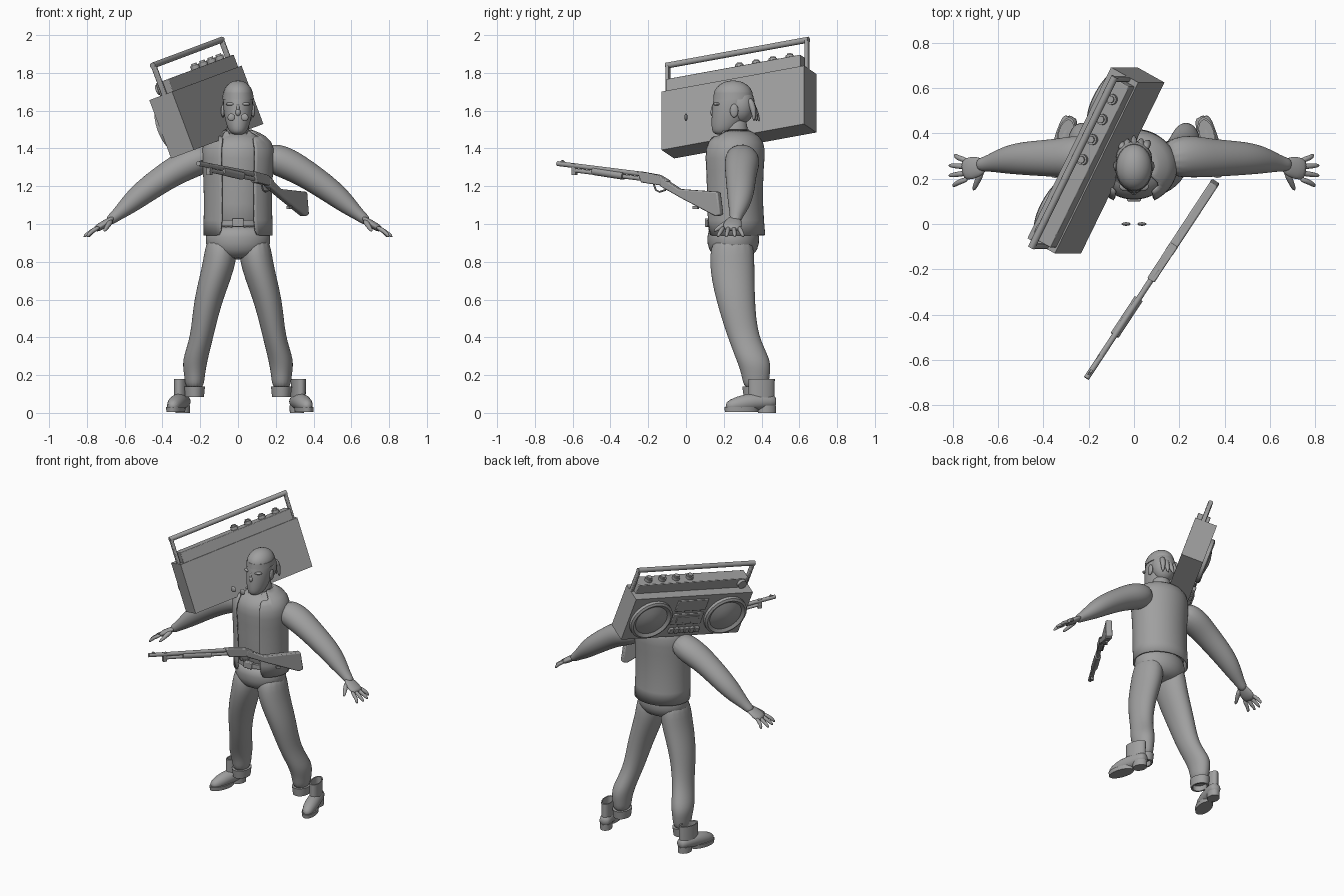
import bpy, bmesh, math
from mathutils import Vector, Matrix

if "Cube" in bpy.data.objects:
    bpy.data.objects.remove(bpy.data.objects["Cube"])

shade = (.35, .35, .35, 1)
grey = bpy.data.materials.new("mid_grey")
grey.use_nodes = True
grey.diffuse_color = shade
grey.node_tree.nodes["Principled BSDF"].inputs["Base Color"].default_value = shade

IDENTITY = Matrix.Identity(4)
X, Y, Z = Vector((1, 0, 0)), Vector((0, 1, 0)), Vector((0, 0, 1))


def finish(name, bm, place=IDENTITY, mirror=False, smooth=0, bevel=0, thickness=0):
    """Turn a bmesh into a shaded object with its modifiers."""
    bm.transform(place)
    bmesh.ops.recalc_face_normals(bm, faces=bm.faces)
    mesh = bpy.data.meshes.new(name)
    bm.to_mesh(mesh)
    bm.free()
    mesh.materials.append(grey)
    part = bpy.data.objects.new(name, mesh)
    bpy.context.scene.collection.objects.link(part)
    if bevel:
        edge = part.modifiers.new("rounded_edges", 'BEVEL')
        edge.width, edge.segments = bevel, 2
    if smooth:
        divide = part.modifiers.new("subdivide", 'SUBSURF')
        divide.levels = divide.render_levels = smooth
    if thickness:
        part.modifiers.new("cloth_thickness", 'SOLIDIFY').thickness = thickness
    if mirror:
        part.modifiers.new("mirror", 'MIRROR')
    bpy.ops.object.select_all(action='DESELECT')
    part.select_set(True)
    bpy.context.view_layer.objects.active = part
    bpy.ops.object.shade_smooth_by_angle(angle=math.pi if smooth else math.radians(40))


def sweep(name, rows, ratio=1, sides=16, across=None, caps=True, cut=None, **options):
    """Rings (x, y, z, radius): level, or square to the path if across is set."""
    bm = bmesh.new()
    rings = []
    centres = [Vector(row[:3]) for row in rows]
    for i, centre in enumerate(centres):
        a, b = X, Y
        if across:
            along = (centres[min(i + 1, len(rows) - 1)] - centres[max(i - 1, 0)]).normalized()
            a = (across - along * along.dot(across)).normalized()
            b = along.cross(a)
        radius = rows[i][3]
        turns = [math.tau * (k + .5) / sides for k in range(sides)]
        rings.append([bm.verts.new(centre + radius * (a * math.cos(t) + b * ratio * math.sin(t))) for t in turns])
    for low, high in zip(rings, rings[1:]):
        for k in range(sides):
            bm.faces.new((low[k], low[k - 1], high[k - 1], high[k]))
    if caps:
        bm.faces.new(rings[0])
        bm.faces.new(rings[-1])
    if cut:
        gone = [f for f in bm.faces if cut(f.calc_center_median())]
        bmesh.ops.delete(bm, geom=gone, context='FACES')
    finish(name, bm, **options)


def ball(name, centre, radii, **options):
    bm = bmesh.new()
    bmesh.ops.create_uvsphere(bm, u_segments=20, v_segments=12, radius=1)
    bm.transform(Matrix.Translation(centre) @ Matrix.Diagonal((*radii, 1)))
    finish(name, bm, **options)


def box(name, low, high, **options):
    bm = bmesh.new()
    bmesh.ops.create_cube(bm, size=1)
    for v in bm.verts:
        v.co = [a + (b - a) * (c + .5) for a, b, c in zip(low, high, v.co)]
    finish(name, bm, **options)


def slab(name, outline, normal, half, **options):
    bm = bmesh.new()
    offset = normal.normalized() * half
    front, back = [[bm.verts.new(Vector(p) + d) for p in outline] for d in (offset, -offset)]
    bm.faces.new(front)
    bm.faces.new(back)
    for k in range(len(outline)):
        bm.faces.new((front[k - 1], front[k], back[k], back[k - 1]))
    finish(name, bm, **options)


# Open vest over a shirt
torso = [(0, .26, .94, .175), (0, .25, 1.1, .17), (0, .25, 1.3, .175), (0, .25, 1.4, .19),
         (0, .26, 1.46, .15), (0, .26, 1.49, .07)]
sweep("vest", torso, ratio=.86, sides=32, caps=False, smooth=1, thickness=-.01,
      cut=lambda c: abs(c.x) < .085 and c.y < .25)
sweep("shirt", [(x, y, z, r - .015) for x, y, z, r in torso], ratio=.86, sides=32, smooth=1)
slab("collar", [(.03, .16, 1.43), (.09, .14, 1.39), (.12, .19, 1.42), (.08, .25, 1.49), (.05, .2, 1.49)],
     Vector((.3, -.8, .5)), .006, mirror=True)
sweep("collar_back", [(0, .26, 1.45, .1), (0, .26, 1.5, .07)], sides=24, caps=False, thickness=.01,
      cut=lambda c: c.y < .22)
sweep("belt", [(0, .25, .99, .165), (0, .25, 1.02, .165)], ratio=.86, sides=32)
box("buckle", (-.03, .1, .985), (.03, .13, 1.03), bevel=.005)

# Trousers
sweep("trouser_hips", [(0, .25, .81, .1), (0, .25, .86, .17), (0, .25, .93, .175), (0, .25, 1, .165)],
      ratio=.8, sides=24, smooth=1)
sweep("trouser_leg", [(.09, .25, .95, .08), (.09, .24, .8, .093), (.16, .26, .6, .078), (.19, .3, .4, .06),
                      (.23, .36, .28, .07), (.23, .37, .2, .055), (.23, .37, .12, .05)],
      ratio=1.35, smooth=2, mirror=True)
sweep("trouser_cuff", [(.23, .37, .14, .056), (.23, .37, .085, .05), (.23, .37, .085, .04), (.23, .37, .12, .04)],
      ratio=1.3, sides=24, mirror=True)

# Boots, standing apart from the legs
for side, x, turn in (("left", .32, .27), ("right", -.3, -.27)):
    stand = Matrix.Translation((x, .4, 0)) @ Matrix.Rotation(turn, 4, 'Z')
    sweep(side + "_boot_foot", [(0, .08, .06, .03), (0, .05, .06, .04), (0, -.05, .06, .047),
                                (0, -.13, .045, .045), (0, -.2, .03, .025)], across=X, smooth=1, place=stand)
    sweep(side + "_boot_shaft", [(0, 0, .06, .035), (0, 0, .18, .036), (0, 0, .18, .03), (0, 0, .1, .03)],
          ratio=2, sides=24, place=stand)
    sweep(side + "_boot_sole", [(0, -.11, .004, .045), (0, -.11, .03, .047)], ratio=2, sides=24, place=stand)
    sweep(side + "_boot_heel", [(0, .03, 0, .037), (0, .03, .04, .038)], ratio=1.3, sides=24, place=stand)

# Bare arms and hands
sweep("arm", [(.13, .29, 1.37, .08), (.24, .3, 1.33, .098), (.34, .29, 1.28, .085), (.5, .29, 1.17, .075),
              (.58, .28, 1.1, .058), (.65, .265, 1.04, .033), (.69, .26, 1.01, .03)],
      ratio=.9, across=Y, smooth=2, mirror=True)
sweep("palm", [(.65, .26, 1.04, .035), (.72, .245, .99, .055), (.76, .24, .97, .045)],
      ratio=.4, across=Y, smooth=1, mirror=True)
for i in range(4):
    root, tip = .2 + i * .026, .165 + i * .047
    reach = (.8, .82, .82, .79)[i]
    sweep("finger", [(.73, root, .985, .014), (.78, (root + tip) / 2, .96, .013), (reach, tip, .93, .009)],
          sides=8, across=Y, smooth=1, mirror=True)
sweep("thumb", [(.67, .235, 1.02, .018), (.69, .19, .99, .015), (.71, .145, .96, .009)],
      sides=8, across=X, smooth=1, mirror=True)

# Head
sweep("neck", [(0, .27, 1.43, .07), (0, .26, 1.5, .058), (0, .26, 1.58, .058)], ratio=1.1, smooth=1)
sweep("head", [(0, .19, 1.47, .035), (0, .21, 1.51, .06), (0, .24, 1.6, .08), (0, .25, 1.7, .08), (0, .25, 1.75, .04)],
      ratio=1.3, sides=20, smooth=2)
ball("nose", (0, .145, 1.59), (.015, .017, .02))
ball("nose_bridge", (0, .15, 1.61), (.01, .015, .03))
ball("brow", (.035, .165, 1.635), (.03, .02, .01), mirror=True)
ball("moustache", (0, .16, 1.555), (.035, .016, .01))
ball("lower_lip", (0, .16, 1.53), (.02, .012, .007))
ball("ear", (.08, .255, 1.6), (.01, .022, .036), mirror=True)
sweep("headband", [(0, .25, 1.66, .083), (0, .25, 1.695, .08)], ratio=1.28, sides=32)
ball("hair_top", (0, .25, 1.68), (.08, .104, .08))
ball("hair_back", (0, .29, 1.63), (.08, .075, .1))
for i in range(-2, 3):
    x = i * .03
    sweep("hair_lock", [(x * .8, .33, 1.67, .02), (x, .36, 1.61, .02), (x * 1.1, .39 - abs(x) / 2, 1.54, .005)],
          sides=8, across=X, smooth=1)
# Two loose lenses floating before the face
ball("loose_lens", (.035, 0, 1.565), (.02, .008, .02), mirror=True)

# Portable stereo: local axes are length, depth and height
axes = Matrix(((.433, .887, .162), (.83, -.462, .31), (-.35, 0, .936))).transposed().to_4x4()
stereo = Matrix.Translation((-.354, -.063, 1.347)) @ axes
length, depth, height = .85, .145, .33
box("stereo_body", (0, 0, 0), (length, depth, height), place=stereo)
box("stereo_top_strip", (.025, .055, .3), (length - .025, depth - .007, .4), place=stereo, bevel=.004)
for u in (0, length - .02):
    box("handle_post", (u, .077, .3), (u + .02, .105, .5), place=stereo, bevel=.005)
sweep("handle_bar", [(0, .09, .495, .016), (length, .09, .495, .016)], across=Y, place=stereo)
for i in range(4):
    u = .44 + i * .1
    sweep("top_knob", [(u, .095, .39, .024), (u, .095, .42, .024), (u, .095, .42, .016), (u, .095, .43, .016)],
          place=stereo)


def dial(name, u, w, v, profile):
    """Round part turned about an axis that faces out of the speaker side."""
    place = stereo @ Matrix.Translation((u, w, v)) @ Matrix.Rotation(math.pi / 2, 4, 'X')
    sweep(name, [(0, 0, out, radius) for out, radius in profile], sides=32, place=place)


for u in (.15, .69):
    dial("speaker", u, 0, .16, ((-.01, .145), (.02, .145), (.028, .13), (.015, .11), (.03, .07), (.04, .02)))
dial("tuning_knob", .07, .055, .365, ((-.01, .03), (.02, .03)))
for name, v in (("tape_deck", .1), ("tuning_panel", .21)):
    box(name, (.31, -.008, v), (.53, .01, v + .09), place=stereo, bevel=.004)
box("tape_window", (.34, -.014, .12), (.5, 0, .17), place=stereo, bevel=.003)
for i in range(6):
    u = .31 + i * .037
    box("tape_button", (u, -.02, .04), (u + .03, .01, .075), place=stereo, bevel=.003)


# Shotgun, laid out in an upright plane that slants across the body
def aim(y, z):
    return Vector((.237 + .657 * y, y, z))


gun_side = Vector((.836, -.549, 0))


def gun_rod(name, start, end, radius):
    sweep(name, [(*aim(*start), radius), (*aim(*end), radius)], across=gun_side)


def gun_plate(name, outline, half, bevel=0):
    slab(name, [aim(*p) for p in outline], gun_side, half, bevel=bevel)


gun_rod("gun_barrel", (-.68, 1.32), (-.2, 1.26), .013)
gun_rod("magazine_tube", (-.6, 1.285), (-.2, 1.235), .011)
gun_rod("fore_grip", (-.49, 1.28), (-.33, 1.255), .021)
gun_plate("gun_receiver", [(-.25, 1.28), (-.14, 1.26), (-.09, 1.23), (-.1, 1.2), (-.23, 1.22)], .019, .005)
gun_plate("gun_stock", [(-.13, 1.25), (-.03, 1.185), (.175, 1.17), (.19, 1.05), (.165, 1.04), (-.015, 1.135),
                        (-.13, 1.2)], .02, .007)
gun_plate("front_sight", [(-.67, 1.325), (-.655, 1.34), (-.64, 1.325)], .005)
gun_plate("barrel_clamp", [(-.6, 1.32), (-.58, 1.32), (-.58, 1.26), (-.6, 1.26)], .01)
guard = [(-.17, 1.21), (-.16, 1.18), (-.14, 1.17), (-.11, 1.18), (-.1, 1.2)]
sweep("trigger_guard", [(*aim(*p), .005) for p in guard], sides=8, across=gun_side)
gun_plate("loose_trigger", [(.04, 1.08), (.065, 1.08), (.065, 1.095), (.04, 1.095)], .008)
